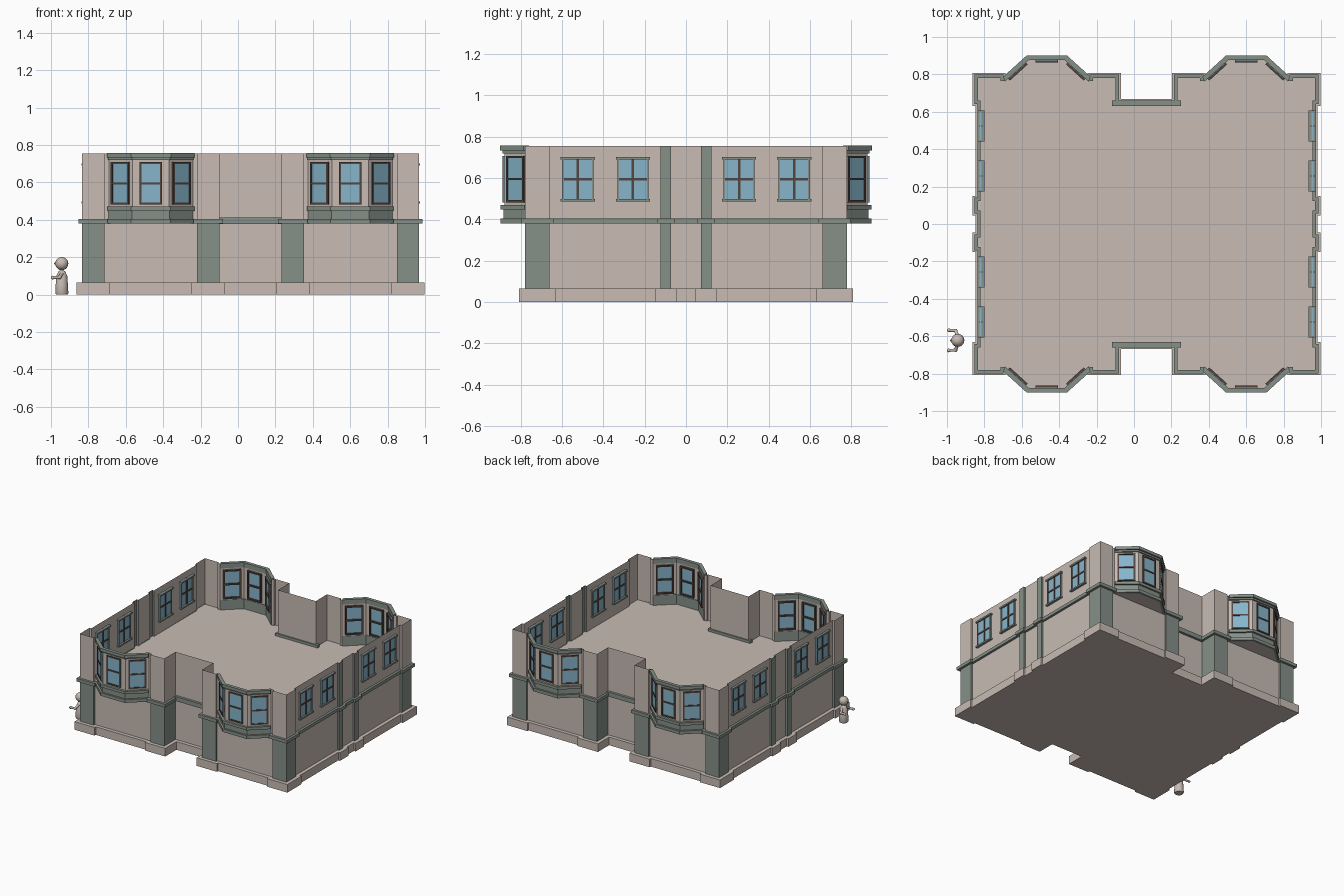
import bpy, bmesh, math
from mathutils import Matrix, Vector

if "Cube" in bpy.data.objects:
    bpy.data.objects.remove(bpy.data.objects["Cube"], do_unlink=True)


def material(name, rgb):
    m = bpy.data.materials.new(name)
    m.use_nodes = True
    m.diffuse_color = (*rgb, 1)
    m.node_tree.nodes["Principled BSDF"].inputs["Base Color"].default_value = (*rgb, 1)
    return m


MATS = [material("pale_stone", (0.58, 0.50, 0.455)),
        material("grey_green_trim", (0.24, 0.28, 0.25)),
        material("blue_glass", (0.24, 0.46, 0.59)),
        material("dark_brown_frame", (0.085, 0.062, 0.052))]
STONE, TRIM, GLASS, BROWN = range(4)

CX = 0.067                 # centre of the building in x
WALL, PIL = 0.887, 0.902   # side wall and pilaster planes
FRONT, PILF, RECESS = 0.765, 0.78, 0.64
BAY = 0.533                # bay centre, measured from the building centre
Z_BASE, Z_BAND, Z_UP, Z_TOP = 0.064, 0.38, 0.405, 0.755
SIGNS = [(1, 1), (-1, 1), (-1, -1), (1, -1)]


def finish(name, bm, normals=True):
    if normals:
        bmesh.ops.recalc_face_normals(bm, faces=bm.faces)
    me = bpy.data.meshes.new(name)
    bm.to_mesh(me)
    bm.free()
    for m in MATS:
        me.materials.append(m)
    ob = bpy.data.objects.new(name, me)
    bpy.context.collection.objects.link(ob)
    return ob


def bay_path(d):
    lo, hi = 0.225 + 0.4 * d, 0.098 + 0.4 * d
    return [(BAY + lo, FRONT + d), (BAY + hi, 0.88 + d),
            (BAY - hi, 0.88 + d), (BAY - lo, FRONT + d)]


def outline(d, bays):
    """Footprint grown by d: one quarter, mirrored round the building."""
    q = [(WALL + d, 0.073 - d), (PIL + d, 0.073 - d), (PIL + d, 0.123 + d),
         (WALL + d, 0.123 + d), (WALL + d, 0.66 - d), (PIL + d, 0.66 - d),
         (PIL + d, PILF + d), (0.782 - d, PILF + d), (0.782 - d, FRONT + d)]
    if bays:
        q += bay_path(d)
    q += [(0.287 + d, FRONT + d), (0.287 + d, PILF + d),
          (0.165 - d, PILF + d), (0.165 - d, RECESS + d)]
    pts = []
    for i, (a, b) in enumerate(SIGNS):
        part = [(a * u, b * v) for u, v in q]
        pts += part if i % 2 == 0 else part[::-1]
    return pts


def prism(name, pts, z0, z1, mat):
    bm = bmesh.new()
    lo = [bm.verts.new((CX + u, v, z0)) for u, v in pts]
    hi = [bm.verts.new((CX + u, v, z1)) for u, v in pts]
    bm.faces.new(lo[::-1])
    bm.faces.new(hi)
    for i in range(len(pts)):
        j = (i + 1) % len(pts)
        bm.faces.new((lo[i], lo[j], hi[j], hi[i]))
    for f in bm.faces:
        f.material_index = mat
    finish(name, bm)


def walls(name, pts, z0, z1, rule):
    bm = bmesh.new()
    lo = [bm.verts.new((CX + u, v, z0)) for u, v in pts]
    hi = [bm.verts.new((CX + u, v, z1)) for u, v in pts]
    for i in range(len(pts)):
        j = (i + 1) % len(pts)
        f = bm.faces.new((lo[i], lo[j], hi[j], hi[i]))
        u, v = ((pts[i][k] + pts[j][k]) / 2 for k in (0, 1))
        f.material_index = TRIM if rule(abs(u), abs(v)) else STONE
    finish(name, bm, False)


def band(bm, outer, inner, z0, z1, closed):
    """Rectangular moulding swept between two matching paths."""
    rings = []
    for (a, b), (c, d) in zip(outer, inner):
        rings.append([bm.verts.new((CX + u, v, z)) for u, v, z in
                      ((a, b, z0), (a, b, z1), (c, d, z1), (c, d, z0))])
    n = len(rings)
    for i in range(n if closed else n - 1):
        r, s = rings[i], rings[(i + 1) % n]
        for k in range(4):
            bm.faces.new((r[k], s[k], s[k - 3], r[k - 3])).material_index = TRIM
    if not closed:
        for r in (rings[0], rings[-1]):
            bm.faces.new(r).material_index = TRIM


def box(bm, M, x, y, z, mat):
    size = Matrix.Diagonal((x[1] - x[0], y[1] - y[0], z[1] - z[0], 1))
    mid = Matrix.Translation(((x[0] + x[1]) / 2, (y[0] + y[1]) / 2, (z[0] + z[1]) / 2))
    made = bmesh.ops.create_cube(bm, size=1, matrix=M @ mid @ size)
    for f in {f for v in made["verts"] for f in v.link_faces}:
        f.material_index = mat


def facing(u, v, nx, ny):
    """Frame on a wall: local y points outward, x along the wall."""
    return Matrix.Translation((CX + u, v, 0)) @ Matrix.Rotation(
        math.atan2(ny, nx) - math.pi / 2, 4, "Z")


# Ground floor
prism("base_plinth", outline(0.028, False), 0, Z_BASE, STONE)
walls("ground_walls", outline(0, False), Z_BASE, Z_BAND + 0.005,
      lambda u, v: u > 0.89 or v > 0.77 or (u < 0.17 and v > 0.65))

# Upper floor slab, walls and the moulding between the storeys
prism("upper_floor", outline(0, True), Z_BAND, 0.392, STONE)
walls("upper_walls", outline(0, True), 0.392, Z_TOP,
      lambda u, v: u > 0.89 and v < 0.2)
bm = bmesh.new()
band(bm, outline(0.018, True), outline(0, True), Z_BAND, Z_UP, True)
finish("storey_band", bm)
bm = bmesh.new()
for s in (1, -1):
    box(bm, facing(0, s * RECESS, 0, s), (-0.185, 0.185), (-0.008, 0.019), (0.378, 0.413), TRIM)
finish("recess_bands", bm)

# Bay window mouldings: lower panel, sill and stepped cornice
bm = bmesh.new()
for a, b in SIGNS:
    for d, z0, z1 in ((0.004, 0.39, 0.448), (0.018, 0.448, 0.47),
                      (0.01, 0.72, 0.733), (0.022, 0.733, 0.757)):
        paths = [[(a * u, b * v) for u, v in bay_path(o)] for o in (d, -0.004)]
        band(bm, *paths, z0, z1, False)
finish("bay_mouldings", bm)

# Bay windows: brown frame, one crossbar, glass
bm = bmesh.new()
for a, b in SIGNS:
    for off, v, nx, half in ((0, 0.88, 0, 0.06), (0.1615, 0.8225, 0.67, 0.064),
                             (-0.1615, 0.8225, -0.67, 0.064)):
        ny = 0.74 if nx else 1
        M = facing(a * (BAY + off), b * v, a * nx, b * ny)
        z0, z1, w = 0.482, 0.708, 0.011
        depth = (-0.017, 0.009)
        box(bm, M, (-half, half), (-0.005, 0.004), (z0, z1), GLASS)
        for s in (-1, 1):
            e = sorted((s * half, s * (half - w)))
            box(bm, M, e, depth, (z0, z1), BROWN)
        for z in (z0, z1 - w, (z0 + z1 - w) / 2):
            box(bm, M, (-half, half), depth, (z, z + w), BROWN)
finish("bay_windows", bm)

# Side windows: four panes, with trim lintel, sill and jambs
bm = bmesh.new()
for a, b in SIGNS:
    for v in (0.257, 0.524):
        M = facing(a * WALL, b * v, a, 0)
        half, z0, z1 = 0.076, 0.487, 0.702
        mid = (z0 + z1) / 2
        box(bm, M, (-half, half), (-0.005, 0.005), (z0, z1), GLASS)
        for z in (z0, z1 - 0.012):
            box(bm, M, (-0.083, 0.083), (-0.02, 0.018), (z, z + 0.012), TRIM)
        for s in (-1, 1):
            box(bm, M, sorted((s * half, s * 0.068)), (-0.012, 0.012), (z0, z1), TRIM)
        box(bm, M, (-0.006, 0.006), (-0.01, 0.01), (z0, z1), BROWN)
        box(bm, M, (-0.068, 0.068), (-0.01, 0.01), (mid - 0.006, mid + 0.006), BROWN)
finish("side_windows", bm)

# Small standing figure beside the building, facing -x
FIG = Vector((-0.942, -0.622, 0))
bm = bmesh.new()
profile = [(0, 0), (0.031, 0), (0.035, 0.008), (0.033, 0.05), (0.029, 0.1),
           (0.018, 0.124), (0, 0.135)]
vs = [bm.verts.new(FIG + Vector((r, 0, z))) for r, z in profile]
es = [bm.edges.new(p) for p in zip(vs, vs[1:])]
bmesh.ops.spin(bm, geom=vs + es, cent=FIG, axis=(0, 0, 1), angle=math.tau, steps=20)
bmesh.ops.remove_doubles(bm, verts=bm.verts, dist=0.0005)


def ball(r, p):
    bmesh.ops.create_uvsphere(bm, u_segments=16, v_segments=10, radius=r,
                              matrix=Matrix.Translation(FIG + Vector(p)))


def limb(p, q, r):
    p, q = FIG + Vector(p), FIG + Vector(q)
    M = Matrix.Translation((p + q) / 2) @ (q - p).to_track_quat("Z", "Y").to_matrix().to_4x4()
    bmesh.ops.create_cone(bm, cap_ends=True, segments=10, radius1=r, radius2=r,
                          depth=(q - p).length, matrix=M)


ball(0.035, (0, 0, 0.166))
ball(0.006, (-0.035, 0, 0.166))
for s in (-1, 1):
    limb((0, s * 0.02, 0.112), (-0.012, s * 0.052, 0.092), 0.009)
    limb((-0.012, s * 0.052, 0.092), (-0.05, s * 0.054, 0.091), 0.008)
    ball(0.01, (-0.012, s * 0.052, 0.092))
    ball(0.01, (-0.048, s * 0.054, 0.091))
figure = finish("standing_figure", bm)
bpy.context.view_layer.objects.active = figure
figure.select_set(True)
bpy.ops.object.shade_smooth_by_angle(angle=math.radians(50))
